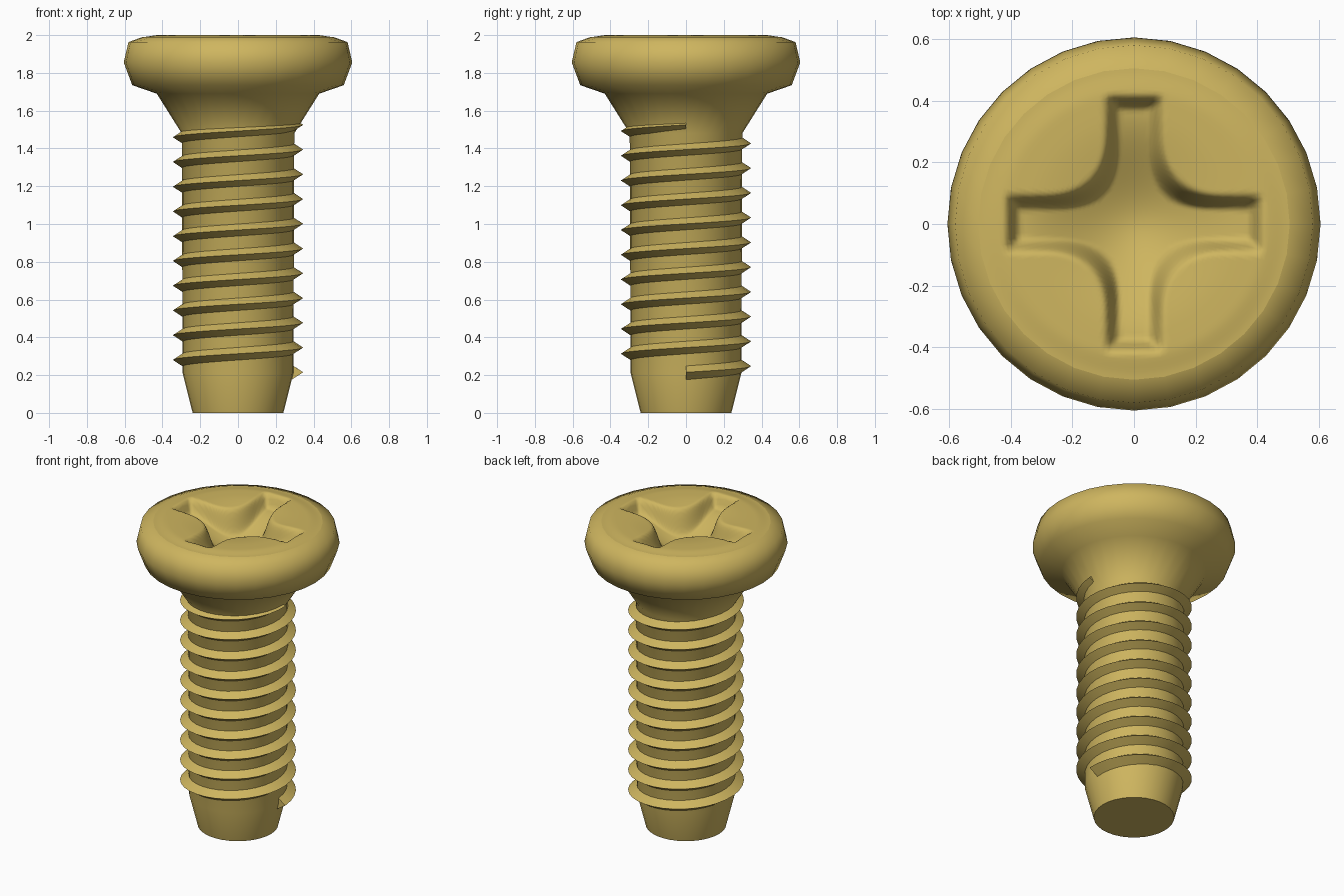
import bpy, bmesh, math

if "Cube" in bpy.data.objects:
    bpy.data.objects.remove(bpy.data.objects["Cube"])

brass = bpy.data.materials.new("brass yellow")
brass.diffuse_color = (0.62, 0.465, 0.115, 1)
brass.use_nodes = True
brass.node_tree.nodes["Principled BSDF"].inputs["Base Color"].default_value = brass.diffuse_color
SIDES = 32
RIM = 0.505


def finish(name, bm, angle):
    bmesh.ops.recalc_face_normals(bm, faces=bm.faces)
    me = bpy.data.meshes.new(name)
    bm.to_mesh(me)
    bm.free()
    me.materials.append(brass)
    ob = bpy.data.objects.new(name, me)
    bpy.context.collection.objects.link(ob)
    bpy.ops.object.select_all(action='DESELECT')
    ob.select_set(True)
    bpy.context.view_layer.objects.active = ob
    bpy.ops.object.shade_smooth_by_angle(angle=math.radians(angle))
    return ob


def bridge(bm, rings, closed=True):
    for a, b in zip(rings, rings[1:]):
        n = len(a)
        for i in range(n if closed else n - 1):
            j = (i + 1) % n
            bm.faces.new((a[i], a[j], b[j], b[i]))


# Shank, flare and head side, turned from one profile
profile = [(0.24, 0), (0.293, 0.21), (0.298, 1.48), (0.43, 1.69), (0.56, 1.735),
           (0.605, 1.855), (0.58, 1.963), (RIM, 1.99)]
bm = bmesh.new()
rings = []
for r, z in profile:
    rings.append([bm.verts.new((r * math.cos(2 * math.pi * i / SIDES),
                                r * math.sin(2 * math.pi * i / SIDES), z))
                  for i in range(SIDES)])
bridge(bm, rings)
bm.faces.new(rings[0])
finish("screw_body", bm, 60)


# Head top with a soft cross recess, as a height function
def smoothstep(t):
    t = max(0, min(1, t))
    return t * t * (3 - 2 * t)


def top_height(x, y):
    r = math.hypot(x, y)
    z = 1.988 + 0.012 * smoothstep(r / 0.42) - 0.010 * smoothstep((r - 0.42) / (RIM - 0.42))
    ax, ay = abs(x), abs(y)
    a = max(ax - 0.395, ay - 0.072)
    b = max(ay - 0.395, ax - 0.072)
    k = 0.2                                   # rounds the inner corners
    d = min(a, b) - max(k - abs(a - b), 0) ** 2 / (4 * k)
    depth = 0.17 - 0.09 * smoothstep(r / 0.4)
    dish = 0.025 * (1 - smoothstep(r / 0.35))
    return z - dish - depth * smoothstep((0.025 - d) / 0.05)


bm = bmesh.new()
SEG, RINGS = 160, 40
step = 2 * math.pi / SIDES
rings = []
for k in range(RINGS, 0, -1):
    ring = []
    for i in range(SEG):
        a = 2 * math.pi * i / SEG
        # follow the 32-sided rim exactly
        r = RIM * k / RINGS * math.cos(step / 2) / math.cos(a % step - step / 2)
        x, y = r * math.cos(a), r * math.sin(a)
        ring.append(bm.verts.new((x, y, 1.99 if k == RINGS else top_height(x, y))))
    rings.append(ring)
bridge(bm, rings)
mid = bm.verts.new((0, 0, top_height(0, 0)))
for i in range(SEG):
    bm.faces.new((rings[-1][i], rings[-1][(i + 1) % SEG], mid))
finish("head_top_cross_recess", bm, 80)

# Helical thread: triangular section swept upward for ten turns
bm = bmesh.new()
PITCH, TURNS = 0.131, 10
section = [(0.28, -0.042), (0.345, 0), (0.28, 0.042)]
rings = []
for i in range(SIDES * TURNS + 1):
    a = i * step
    z0 = 0.215 + PITCH * i / SIDES
    rings.append([bm.verts.new((r * math.cos(a), r * math.sin(a), z0 + dz))
                  for r, dz in section])
bridge(bm, rings)
bm.faces.new(rings[0])
bm.faces.new(rings[-1])
finish("thread", bm, 60)
